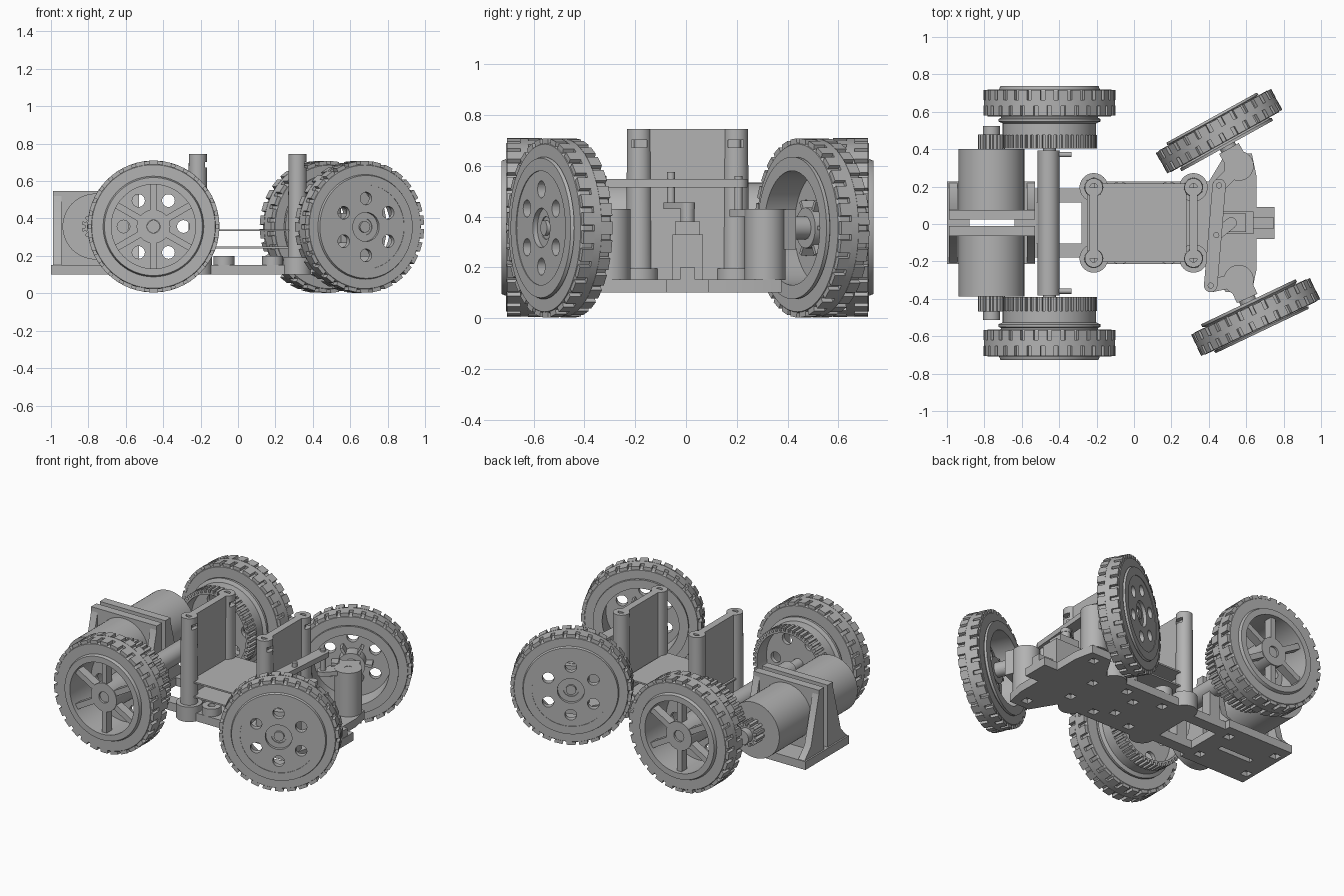
import bpy, bmesh
from math import pi, cos, sin, radians, atan2, hypot
from mathutils import Matrix, Vector

if "Cube" in bpy.data.objects:
    bpy.data.objects.remove(bpy.data.objects["Cube"])

grey = bpy.data.materials.new("plain grey")
grey.use_nodes = True
grey.diffuse_color = (0.45, 0.45, 0.45, 1)
grey.node_tree.nodes["Principled BSDF"].inputs["Base Color"].default_value = (0.45, 0.45, 0.45, 1)
SHIFT = Matrix.Translation((0, 0.006, 0))
UP, OUT = Vector((0, 0, 1)), Vector((0, 1, 0))


# ---- mesh helpers: each adds one shape to a bmesh ----
def box(bm, x, y, z, m=Matrix()):
    mid = Vector([(a + b) / 2 for a, b in (x, y, z)])
    size = [b - a for a, b in (x, y, z)]
    bmesh.ops.create_cube(bm, size=1, matrix=m @ Matrix.Translation(mid) @ Matrix.Diagonal((*size, 1)))


def rod(bm, a, b, r, r2=None, sides=32):
    a, b = Vector(a), Vector(b)
    turn = (b - a).to_track_quat('Z', 'Y').to_matrix().to_4x4()
    bmesh.ops.create_cone(bm, cap_ends=True, segments=sides, radius1=r, radius2=r if r2 is None else r2,
                          depth=(b - a).length, matrix=Matrix.Translation((a + b) / 2) @ turn)


def prism(bm, pts, lo, hi, m=Matrix()):
    f = bm.faces.new([bm.verts.new(m @ Vector((x, y, lo))) for x, y in pts])
    out = bmesh.ops.extrude_face_region(bm, geom=[f])["geom"]
    move = m.to_3x3() @ Vector((0, 0, hi - lo))
    bmesh.ops.translate(bm, verts=[v for v in out if isinstance(v, bmesh.types.BMVert)], vec=move)


def link(bm, a, b, r, lo, hi):
    """Flat arm with round ends."""
    ang = atan2(b[1] - a[1], b[0] - a[0])
    pts = []
    for (cx, cy), start in ((b, ang - pi / 2), (a, ang + pi / 2)):
        pts += [(cx + r * cos(start + pi * i / 10), cy + r * sin(start + pi * i / 10)) for i in range(11)]
    prism(bm, pts, lo, hi)


def lathe(bm, profile, n=72):
    """Turn a closed (radius, y) loop around the y axis."""
    rings = [[bm.verts.new((r * cos(2 * pi * i / n), y, r * sin(2 * pi * i / n))) for r, y in profile]
             for i in range(n)]
    k = len(profile)
    for i in range(n):
        a, b = rings[i], rings[(i + 1) % n]
        for j in range(k):
            bm.faces.new((a[j], a[(j + 1) % k], b[(j + 1) % k], b[j]))


def ring(bm, r0, r1, y0, y1, n=72):
    lathe(bm, [(r0, y0), (r1, y0), (r1, y1), (r0, y1)], n)


def radial(bm, n, r0, r1, y0, y1, width, phase=0.0):
    """Blocks spaced around the y axis: teeth, lugs, spokes."""
    for i in range(n):
        box(bm, (r0, r1), (y0, y1), (-width / 2, width / 2), Matrix.Rotation(2 * pi * (i + phase) / n, 4, 'Y'))


def make(name, bm, m=Matrix(), cutter=None):
    bmesh.ops.recalc_face_normals(bm, faces=bm.faces)
    me = bpy.data.meshes.new(name)
    bm.to_mesh(me)
    bm.free()
    ob = bpy.data.objects.new(name, me)
    bpy.context.collection.objects.link(ob)
    me.materials.append(grey)
    bpy.ops.object.select_all(action='DESELECT')
    ob.select_set(True)
    bpy.context.view_layer.objects.active = ob
    if cutter:
        cut = make(name + "_cutter", cutter)
        bpy.context.view_layer.objects.active = ob
        mod = ob.modifiers.new("holes", 'BOOLEAN')
        mod.operation, mod.solver, mod.object = 'DIFFERENCE', 'EXACT', cut
        ob.matrix_world = cut.matrix_world
        bpy.ops.object.modifier_apply(modifier=mod.name)
        bpy.data.objects.remove(cut)
        ob.select_set(True)
    bpy.ops.object.shade_smooth_by_angle(angle=radians(30))
    ob.matrix_world = SHIFT @ m
    return ob


# ---- wheels: local +y points outward ----
def tyre(name, m, w):
    bm = bmesh.new()
    lathe(bm, [(.26, -w), (.33, -w), (.335, -w + .008), (.335, w - .008), (.33, w), (.26, w)])
    ring(bm, .33, .351, -.016, .016)
    for y0, y1, phase in ((-w + .003, -.015, 0), (.015, w - .003, .5)):
        radial(bm, 30, .32, .352, y0, y1, .05, phase)
    make(name, bm, m)


def holes(r, start):
    bm = bmesh.new()
    for i in range(6):
        a = start + i * pi / 3
        p = Vector((r * cos(a), 0, r * sin(a)))
        rod(bm, p - OUT, p + OUT, .034, sides=24)
    return bm


def rear_wheel(side, m):
    tyre(side + "_rear_tyre", m, .072)
    bm = bmesh.new()
    lathe(bm, [(.225, -.245), (.236, -.245), (.236, -.172), (.25, -.172), (.25, -.11), (.272, -.1), (.272, -.086),
               (.26, -.08), (.27, .07), (.262, .09), (.225, .09)])
    radial(bm, 50, .23, .255, -.245, -.172, .017)
    radial(bm, 6, .08, .23, .01, .065, .035, .5)
    ring(bm, .035, .09, -.15, .07, 40)
    make(side + "_rear_rim_and_gear", bm, m)
    bm = bmesh.new()
    ring(bm, .04, .228, -.15, -.125)
    make(side + "_rear_web", bm, m, holes(.16, 0))


def front_wheel(side, m):
    tyre(side + "_front_tyre", m, .066)
    bm = bmesh.new()
    lathe(bm, [(.225, -.09), (.28, -.09), (.28, -.075), (.265, -.066), (.265, .066), (.28, .07), (.275, .083),
               (.225, .083)])
    ring(bm, .045, .08, -.03, .06, 40)
    radial(bm, 6, .07, .12, -.02, .055, .016)
    make(side + "_front_rim", bm, m)
    bm = bmesh.new()
    ring(bm, .078, .24, .045, .08)
    make(side + "_front_disc", bm, m, holes(.152, pi / 6))
    bm = bmesh.new()
    rod(bm, (0, -.23, 0), (0, .07, 0), .03)
    rod(bm, (0, .03, 0), (0, .055, 0), .055, sides=6)
    rod(bm, (0, -.13, 0), (0, -.03, 0), .045)
    make(side + "_stub_axle", bm, m)


rear = Vector((-.452, .642, .357))
for side, s in (("left", 1), ("right", -1)):
    rear_wheel(side, Matrix.Translation((rear.x, s * rear.y, rear.z)) @ Matrix.Rotation(0 if s > 0 else pi, 4, 'Z'))
front_wheel("left", Matrix.Translation((.455, .49, .355)) @ Matrix.Rotation(radians(29), 4, 'Z'))
front_wheel("right", Matrix.Translation((.65, -.503, .355)) @ Matrix.Rotation(radians(180 + 25.5), 4, 'Z'))

# ---- base plate ----
half = [(-1, .22), (-.53, .22), (-.53, .185), (-.27, .185), (-.27, .22), (.4, .22), (.49, .37), (.63, .37), (.655, .25),
        (.655, .085), (.75, .085)]
bm, cut = bmesh.new(), bmesh.new()
prism(bm, half + [(x, -y) for x, y in reversed(half)], .1, .152)
box(cut, (-.88, -.64), (-.017, .017), (0, 1))
box(cut, (-.52, -.28), (-.11, .11), (0, 1))
for s in (-1, 1):
    for x, y in ((-.95, .13), (-.6, .13), (-.08, .15), (.08, .08), (.185, .15), (.4, .1), (.56, .3)):
        box(cut, (x - .025, x + .025), (s * y - .025, s * y + .025), (0, .13))
make("base_plate", bm, cutter=cut)

# ---- motors, brackets, pinions ----
mx = -.762
for side, s in (("left", 1), ("right", -1)):
    bm = bmesh.new()
    rod(bm, (mx, s * .07, .357), (mx, s * .394, .357), .176, sides=64)
    make(side + "_motor", bm)
    bm = bmesh.new()
    box(bm, (-.99, -.528), sorted((s * .017, s * .07)), (.15, .547))
    for x in (-.99, -.573):
        rib = Matrix(((0, 0, 1, x), (s, 0, 0, 0), (0, 1, 0, 0), (0, 0, 0, 1)))
        prism(bm, [(.06, .15), (.215, .15), (.15, .22), (.07, .52)], 0, .045, rib)
    make(side + "_motor_bracket", bm)
    bm = bmesh.new()
    ring(bm, .01, .055, -.04, .04, 28)
    radial(bm, 12, .05, .073, -.04, .04, .017, .5)
    rod(bm, (0, -.04, 0), (0, s * .085, 0), .045)
    make(side + "_pinion", bm, Matrix.Translation((mx, s * .433, .357)))
    # pegs near the axle ends and posts that carry the axle tube
    bm = bmesh.new()
    rod(bm, (-.46, s * .365, .357), (-.335, s * .365, .357), .014, sides=16)
    box(bm, (-.49, -.415), sorted((s * .115, s * .18)), (.15, .34))
    make(side + "_axle_support", bm)

bm = bmesh.new()
rod(bm, (-.457, -.388, .357), (-.457, .388, .357), .058, sides=48)
rod(bm, (-.452, -.7, .357), (-.452, .7, .357), .034)
make("rear_axle", bm)

# ---- pillars joined by walls, and the two trays between them ----
for name, x in (("rear", -.215), ("front", .318)):
    bm, cut = bmesh.new(), bmesh.new()
    box(bm, (x - .022, x + .022), (-.19, .19), (.152, .744))
    make(name + "_wall", bm)
    for side, s in (("left", 1), ("right", -1)):
        y = s * .19
        bm, cut = bmesh.new(), bmesh.new()
        rod(bm, (x, y, .15), (x, y, .744), .052, .048, 40)
        rod(cut, (x, y, .6), (x, y, .9), .02, sides=24)
        box(cut, (x, x + .1), (y - .03, y + .03), (.672, .702))
        make(f"{name}_{side}_pillar", bm, cutter=cut)
        bm = bmesh.new()
        rod(bm, (x, y, .1), (x, y, .195), .076, sides=40)
        make(f"{name}_{side}_pillar_foot", bm)
        bm = bmesh.new()
        bx = -.075 if x < 0 else .185
        ring(bm, .022, .056, -.025, .025, 32)
        make(f"{name}_{side}_boss", bm, Matrix.Translation((bx, s * .165, .175)) @ Matrix.Rotation(pi / 2, 4, 'X'))
for name, z in (("lower_tray", .24), ("upper_tray", .332)):
    bm = bmesh.new()
    box(bm, (-.25, .28), (-.21, .21), (z, z + .01))
    make(name, bm)

# ---- steering knuckles, linkage and servo ----
for side, pivot, end, hub in (("left", (.56, .305), (.455, .2), (.455, .49)),
                              ("right", (.56, -.305), (.41, -.335), (.65, -.503))):
    bm, cut = bmesh.new(), bmesh.new()
    rod(bm, (*pivot, .15), (*pivot, .43), .08, sides=48)
    rod(cut, (*pivot, .4), (*pivot, .6), .022)
    make(side + "_knuckle", bm, cutter=cut)
    bm = bmesh.new()
    link(bm, pivot, end, .036, .4, .428)
    rod(bm, (*end, .4), (*end, .56), .016, sides=20)
    make(side + "_knuckle_arm", bm)
    bm = bmesh.new()
    d = hypot(hub[0] - pivot[0], hub[1] - pivot[1])
    m = Matrix.Translation((*pivot, 0)) @ Matrix.Rotation(atan2(hub[1] - pivot[1], hub[0] - pivot[0]), 4, 'Z')
    box(bm, (0, d * .5), (-.06, .06), (.27, .428), m)
    make(side + "_axle_block", bm)

bm = bmesh.new()
link(bm, (.41, -.335), (.455, .2), .036, .515, .548)
make("tie_bar", bm)
bm = bmesh.new()
box(bm, (.44, .64), (-.06, .06), (.15, .33))
box(bm, (.46, .6), (-.05, .05), (.33, .38))
rod(bm, (.52, 0, .38), (.52, 0, .435), .028)
make("steering_servo", bm)
bm = bmesh.new()
link(bm, (.52, 0), (.44, -.065), .03, .43, .455)
rod(bm, (.44, -.065, .43), (.44, -.065, .575), .016, sides=20)
make("servo_horn", bm)
bm = bmesh.new()
box(bm, (.62, .748), (-.03, .03), (.15, .2))
make("front_bumper_block", bm)
